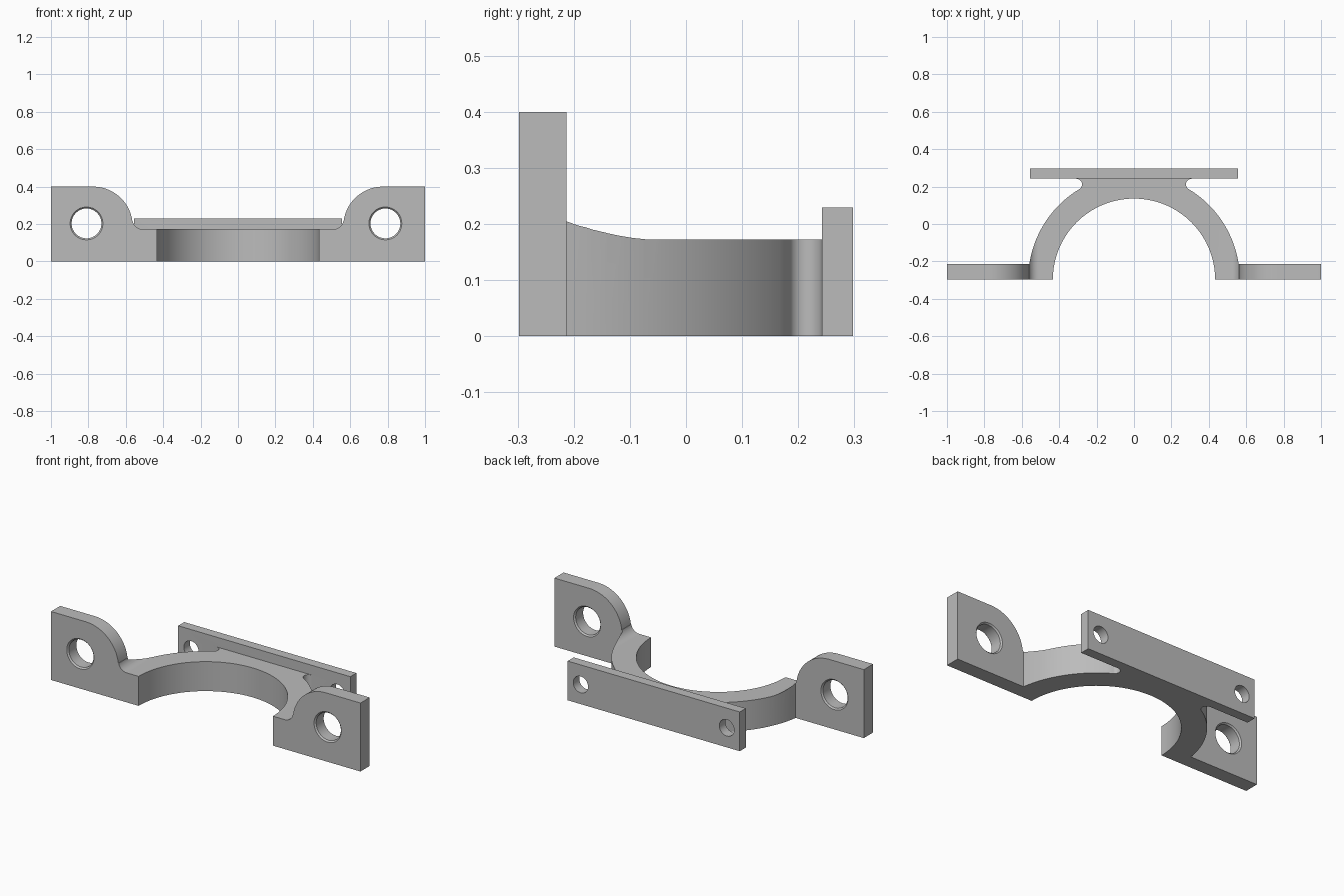
import bpy, bmesh
from math import sin, cos, radians, tau
from mathutils import Vector

cube = bpy.data.objects.get("Cube")
if cube:
    bpy.data.objects.remove(cube, do_unlink=True)

GREY = (0.5, 0.5, 0.5, 1)
mat = bpy.data.materials.new("plain_grey")
mat.use_nodes = True
mat.diffuse_color = GREY
mat.node_tree.nodes["Principled BSDF"].inputs["Base Color"].default_value = GREY

FRONT, TAB_BACK, PLATE_FRONT, BACK = -0.298, -0.213, 0.242, 0.298


def arc(cx, cy, r, a0, a1, n):
    """Points along an arc, angles in degrees."""
    angles = [radians(a0 + (a1 - a0) * i / n) for i in range(n + 1)]
    return [(cx + r * cos(a), cy + r * sin(a)) for a in angles]


def mirrored(half):
    """Close a right-hand half outline with its mirror image."""
    return half + [(-x, y) for x, y in reversed(half) if x > 1e-5]


def make_object(name, bm):
    bmesh.ops.recalc_face_normals(bm, faces=bm.faces)
    mesh = bpy.data.meshes.new(name)
    bm.to_mesh(mesh)
    bm.free()
    mesh.materials.append(mat)
    ob = bpy.data.objects.new(name, mesh)
    bpy.context.collection.objects.link(ob)
    return ob


def prism(name, outline, place, depth):
    """Extrude an outline; place maps 2D points into space."""
    bm = bmesh.new()
    face = bm.faces.new([bm.verts.new(place(*p)) for p in outline])
    ext = bmesh.ops.extrude_face_region(bm, geom=[face])
    moved = [v for v in ext["geom"] if isinstance(v, bmesh.types.BMVert)]
    bmesh.ops.translate(bm, verts=moved, vec=Vector(depth))
    return make_object(name, bm)


def bore(name, x, z, rings, n=32):
    """Turned cutter along y from (y, radius) rings."""
    bm = bmesh.new()
    loops = [[bm.verts.new((x + r * cos(tau * i / n), y, z + r * sin(tau * i / n)))
              for i in range(n)] for y, r in rings]
    for a, b in zip(loops, loops[1:]):
        for i in range(n):
            j = (i + 1) % n
            bm.faces.new((a[i], a[j], b[j], b[i]))
    bm.faces.new(loops[0])
    bm.faces.new(loops[-1])
    return make_object(name, bm)


def combine(ob, other, operation):
    """Apply a boolean and discard the second object."""
    mod = ob.modifiers.new(operation, "BOOLEAN")
    mod.operation, mod.solver, mod.object = operation, "EXACT", other
    bpy.context.view_layer.objects.active = ob
    bpy.ops.object.modifier_apply(modifier=mod.name)
    bpy.data.objects.remove(other, do_unlink=True)


# Plan outline: half ring, mounting tabs and filleted neck
plan = arc(0, FRONT, 0.434, 90, 0, 20)
plan += [(1, FRONT), (1, TAB_BACK)]
plan += arc(0, FRONT, 0.566, 8.6, 58.8, 14)
plan += arc(0.308, 0.212, 0.03, 238.8, 90, 10)
plan += [(0.308, 0.27)]
bracket = prism("clamp_bracket", mirrored(plan), lambda x, y: (x, y, 0), (0, 0, 0.5))

# Front profile: rounded tab shoulders falling to the low ring
profile = [(1.1, -0.1), (1.1, 0.4)]
profile += arc(0.775, 0.188, 0.212, 90, 173, 14)
profile += arc(0.51, 0.226, 0.054, -13, -90, 8)
envelope = prism("height_envelope", mirrored(profile), lambda x, z: (x, -0.5, z), (0, 1, 0))
combine(bracket, envelope, "INTERSECT")

# Rear mounting plate
plate = prism("rear_plate", mirrored([(0.556, PLATE_FRONT), (0.556, BACK)]),
              lambda x, y: (x, y, 0), (0, 0, 0.229))
combine(bracket, plate, "UNION")

# Chamfered tab holes
chamfer = 0.008
for x in (-0.81, 0.788):
    rings = [(FRONT - chamfer, 0.08 + 2 * chamfer), (FRONT + chamfer, 0.08),
             (TAB_BACK - chamfer, 0.08), (TAB_BACK + chamfer, 0.08 + 2 * chamfer)]
    combine(bracket, bore("tab_hole", x, 0.203, rings), "DIFFERENCE")

# Plain plate holes
for x in (-0.472, 0.472):
    rings = [(PLATE_FRONT - 0.015, 0.048), (BACK + 0.05, 0.048)]
    combine(bracket, bore("plate_hole", x, 0.114, rings), "DIFFERENCE")

# Smooth curved walls, crisp edges
bpy.ops.object.select_all(action="DESELECT")
bracket.select_set(True)
bpy.context.view_layer.objects.active = bracket
bpy.ops.object.shade_smooth_by_angle(angle=radians(30))
